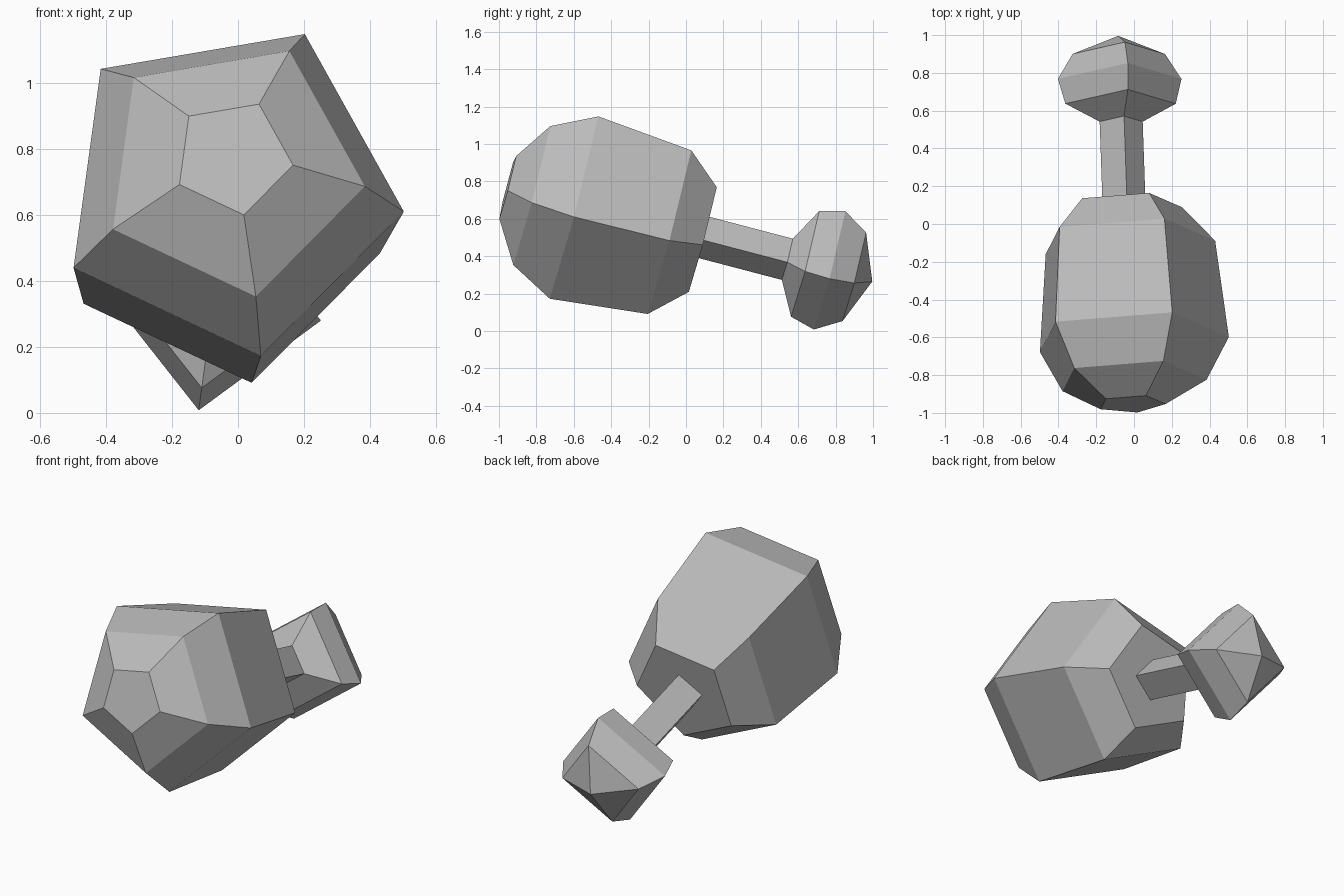
import bpy, bmesh, math
from mathutils import Vector

if "Cube" in bpy.data.objects:
    bpy.data.objects.remove(bpy.data.objects["Cube"])

grey = bpy.data.materials.new("plain_grey")
grey.diffuse_color = (0.5, 0.5, 0.5, 1)
grey.use_nodes = True
grey.node_tree.nodes["Principled BSDF"].inputs["Base Color"].default_value = grey.diffuse_color

# Shared tilted axis: one point, its direction, and two cross-section directions
ORIGIN = Vector((-0.028, -0.598, 0.682))
SLOPE = Vector((-0.035, 1.0, -0.262))          # axis advance per unit of y
D = SLOPE.normalized()
U = Vector((0.99, -0.001, -0.135))
U = (U - D * U.dot(D)).normalized()
V = U.cross(D)


def lathe(name, sides, profile):
    """Low-poly turned solid; profile is (y of ring centre, radius)."""
    bm = bmesh.new()
    rings = []
    for y, r in profile:
        c = ORIGIN + SLOPE * (y - ORIGIN.y)
        if r == 0:
            rings.append([bm.verts.new(c)] * sides)
            continue
        angles = [2 * math.pi * i / sides for i in range(sides)]
        rings.append([bm.verts.new(c + r * (U * math.cos(a) + V * math.sin(a)))
                      for a in angles])
    for a, b in zip(rings, rings[1:]):
        for i in range(sides):
            j = (i + 1) % sides
            bm.faces.new(list(dict.fromkeys((a[i], a[j], b[j], b[i]))))
    for ring in (rings[0], rings[-1]):
        if len(set(ring)) == sides:
            bm.faces.new(ring)
    bmesh.ops.recalc_face_normals(bm, faces=bm.faces)
    mesh = bpy.data.meshes.new(name)
    bm.to_mesh(mesh)
    bm.free()
    mesh.materials.append(grey)
    obj = bpy.data.objects.new(name, mesh)
    bpy.context.collection.objects.link(obj)
    return obj


# Large five-sided body
lathe("body", 5, [(-0.953, 0.184), (-0.824, 0.408), (-0.598, 0.535),
                  (-0.088, 0.48), (0.09, 0.307)])
# Square neck and four-sided knob with a pointed end
lathe("neck_and_knob", 4, [(0.085, 0.115), (0.542, 0.115), (0.637, 0.295),
                           (0.768, 0.33), (0.9, 0.247), (0.996, 0)])
